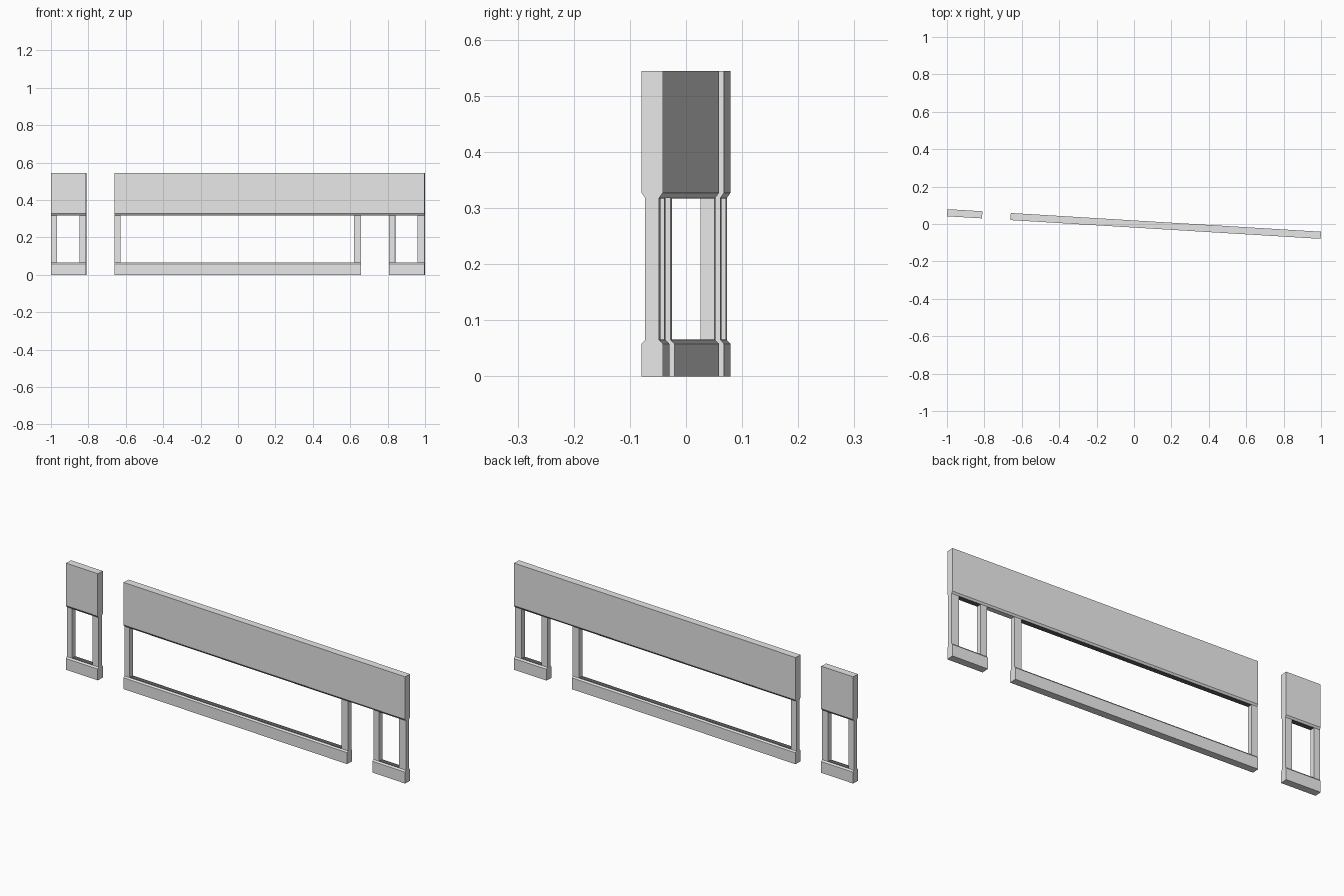
import bpy
import math
from mathutils import Matrix

if "Cube" in bpy.data.objects:
    bpy.data.objects.remove(bpy.data.objects["Cube"])

# Wall runs along local x, turned slightly about z
ANGLE = -math.atan(0.0604)
OUT, IN = 0.019, 0.0125           # half thickness: bands / window posts
SILL, SILL_TOP = 0.058, 0.065     # base band with sloped top edge
HEAD_LOW, HEAD, TOP = 0.318, 0.327, 0.544
END = 1.0007
T = 0.001                         # lining plate thickness


def material(name, value):
    mat = bpy.data.materials.new(name)
    mat.diffuse_color = (value, value, value, 1)
    mat.use_nodes = True
    mat.node_tree.nodes["Principled BSDF"].inputs["Base Color"].default_value = mat.diffuse_color
    return mat


plaster = material("light_grey_plaster", 0.8)
dark = material("dark_grey_lining", 0.12)
pale = material("pale_reveal", 0.92)


def extrude(name, profile, x0, x1, mat=plaster):
    """Extrude a closed (y, z) profile from x0 to x1 along the wall."""
    n = len(profile)
    verts = [(x, y, z) for x in (x0, x1) for y, z in profile]
    faces = [tuple(reversed(range(n))), tuple(range(n, 2 * n))]
    faces += [(i, (i + 1) % n, n + (i + 1) % n, n + i) for i in range(n)]
    mesh = bpy.data.meshes.new(name)
    mesh.from_pydata(verts, [], faces)
    mesh.transform(Matrix.Rotation(ANGLE, 4, 'Z'))
    mesh.materials.append(mat)
    obj = bpy.data.objects.new(name, mesh)
    bpy.context.collection.objects.link(obj)


def slab(z0, z1, half=IN):
    return [(-half, z0), (half, z0), (half, z1), (-half, z1)]


base_profile = [(-OUT, 0), (OUT, 0), (OUT, SILL), (IN, SILL_TOP),
                (-IN, SILL_TOP), (-OUT, SILL)]
head_profile = [(-IN, HEAD_LOW), (IN, HEAD_LOW), (OUT, HEAD), (OUT, TOP),
                (-OUT, TOP), (-OUT, HEAD)]
post_profile = slab(SILL_TOP, HEAD_LOW)

# Upper wall bands: short separate piece and long piece over the doorway
extrude("left_upper_wall", head_profile, -END, -0.813)
extrude("main_upper_wall", head_profile, -0.661, END)

# Base bands with a window post at each end: wall start, window span, wall end
for name, x0, w0, w1, x1 in (("left", -END, -0.97, -0.848, -0.813),
                             ("middle", -0.661, -0.63, 0.622, 0.659),
                             ("right", 0.809, 0.842, 0.962, END)):
    extrude(name + "_base_wall", base_profile, x0, x1)
    extrude(name + "_window_post_a", post_profile, x0, w0)
    extrude(name + "_window_post_b", post_profile, w1, x1)
    # Thin linings inside the window opening
    extrude(name + "_window_sill", slab(SILL_TOP, SILL_TOP + T), w0, w1, dark)
    extrude(name + "_window_head", slab(HEAD_LOW - T, HEAD_LOW), w0, w1, dark)
    side = slab(SILL_TOP + T, HEAD_LOW - T)
    extrude(name + "_window_side_a", side, w0, w0 + T, pale)
    extrude(name + "_window_side_b", side, w1 - T, w1, pale)
